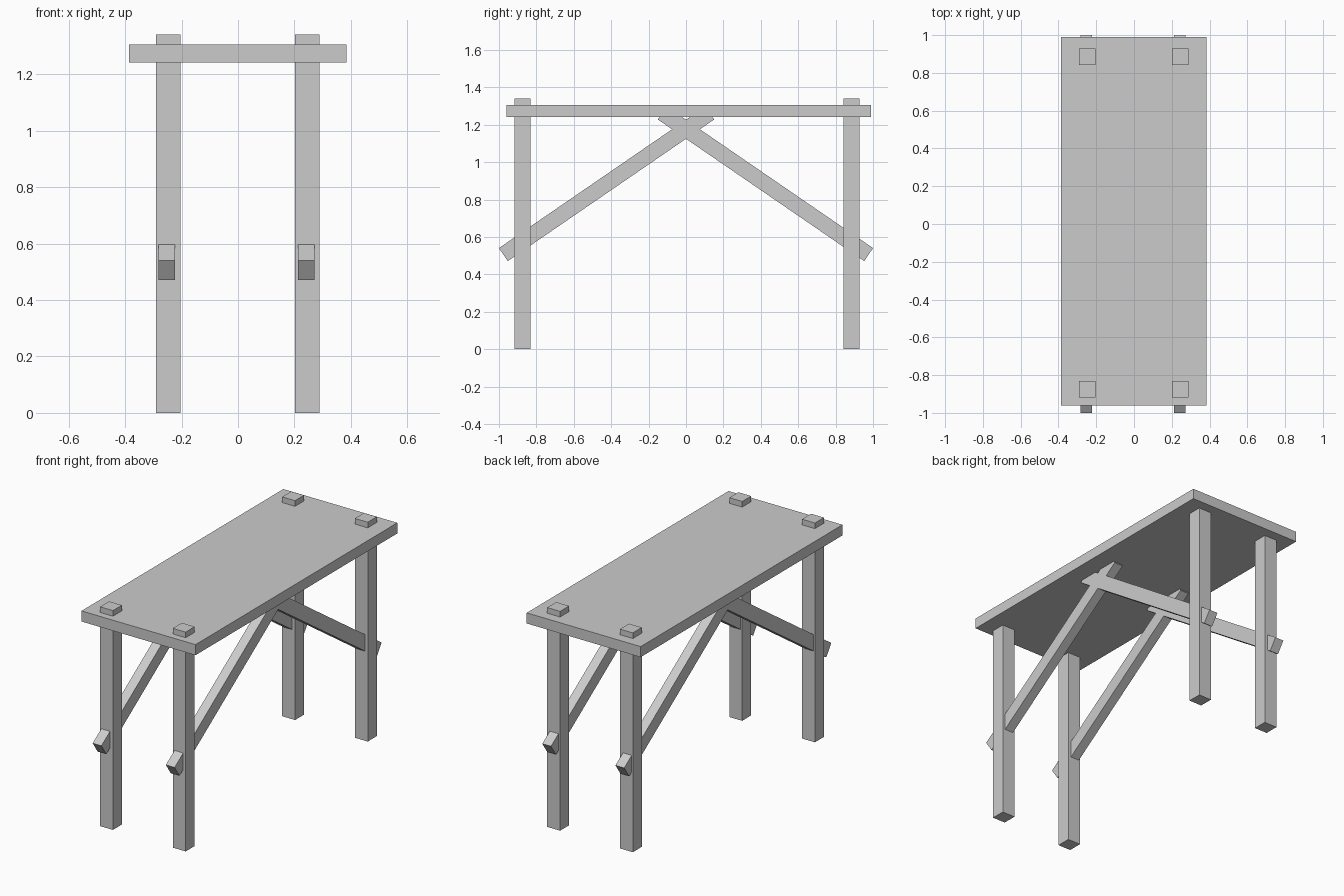
import bpy
from math import atan2, hypot

if "Cube" in bpy.data.objects:
    bpy.data.objects.remove(bpy.data.objects["Cube"])


def box(name, center, size, tilt=0.0):
    """Box of a given size, tilted about the x axis."""
    bpy.ops.mesh.primitive_cube_add(size=1)
    ob = bpy.context.object
    ob.name = name
    ob.scale = size
    bpy.ops.object.transform_apply(location=False, rotation=False, scale=True)
    ob.location = center
    ob.rotation_euler.x = tilt
    return ob


# Table top
box("table_top", (-0.001, 0.015, 1.274), (0.771, 1.95, 0.065))

# Legs, whose ends poke through the top
for side, x in (("left", -0.247), ("right", 0.245)):
    for end, y in (("front", -0.874), ("back", 0.885)):
        box(f"{end}_{side}_leg", (x, y, 0.6705), (0.087, 0.087, 1.341))

# Diagonal braces, from outside each leg up into the underside of the top
low, high = (-0.9765, 0.506), (0.127, 1.263)
dy, dz = high[0] - low[0], high[1] - low[1]
mid_y, mid_z = (low[0] + high[0]) / 2, (low[1] + high[1]) / 2
for side, x in (("left", -0.253), ("right", 0.242)):
    for end, s in (("front", 1), ("back", -1)):
        box(f"{end}_{side}_brace", (x, s * mid_y, mid_z),
            (0.059, hypot(dy, dz), 0.084), s * atan2(dz, dy))
